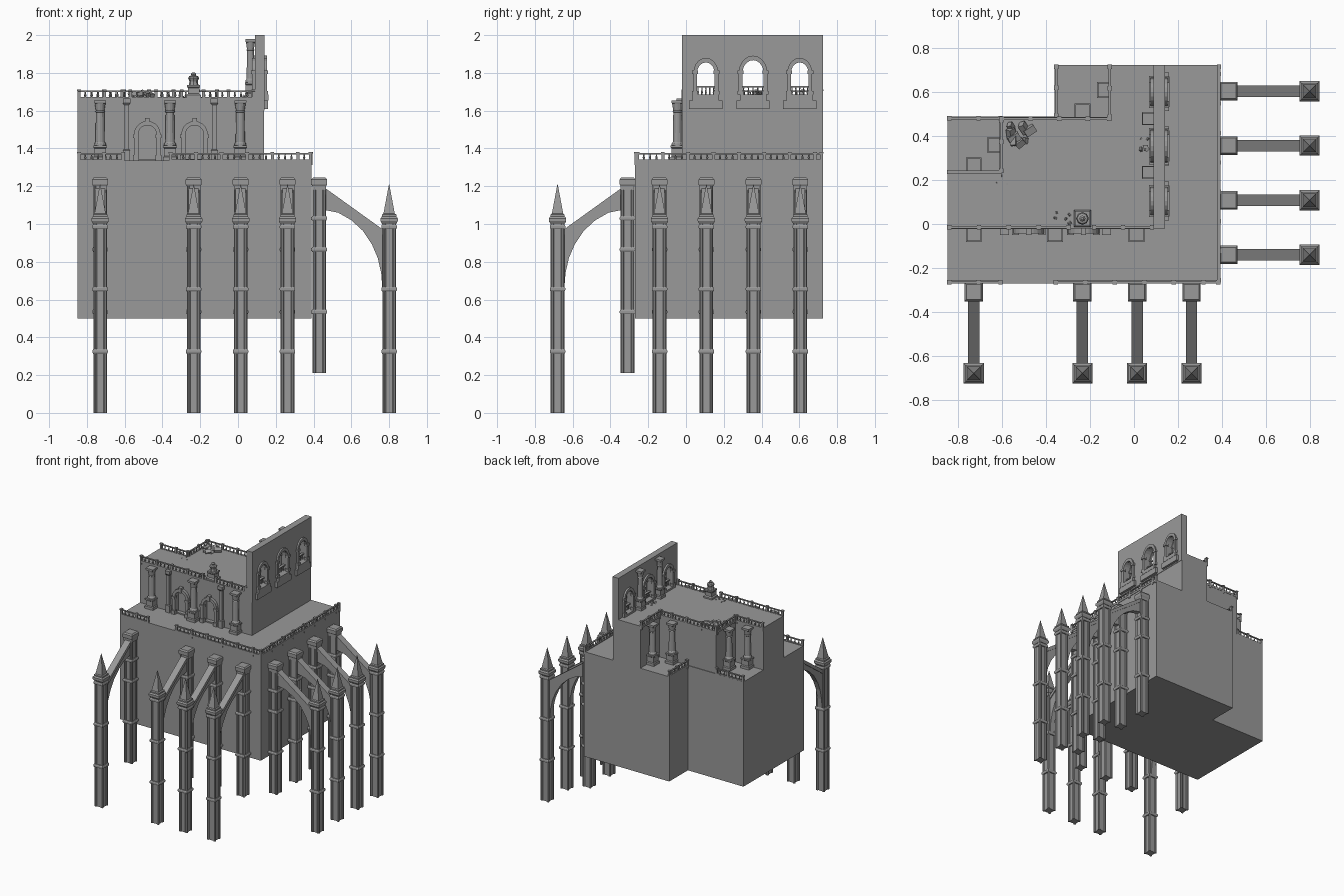
import bpy, bmesh, math, random
from mathutils import Vector, Matrix

if "Cube" in bpy.data.objects:
    bpy.data.objects.remove(bpy.data.objects["Cube"])

random.seed(4)
R2 = math.sqrt(2)

# Dark stone
stone = bpy.data.materials.new("dark_stone")
stone.diffuse_color = (.32, .32, .32, 1)
stone.use_nodes = True
stone.node_tree.nodes["Principled BSDF"].inputs["Base Color"].default_value = stone.diffuse_color

def finish(name, bm):
    bmesh.ops.recalc_face_normals(bm, faces=bm.faces)
    me = bpy.data.meshes.new(name)
    bm.to_mesh(me)
    bm.free()
    return place(name, me)

def place(name, me, loc=(0, 0, 0), rz=0):
    if not me.materials:
        me.materials.append(stone)
    ob = bpy.data.objects.new(name, me)
    ob.location, ob.rotation_euler = loc, (0, 0, rz)
    bpy.context.collection.objects.link(ob)
    return ob

def box(bm, x0, x1, y0, y1, z0, z1):
    m = Matrix.Translation(((x0 + x1) / 2, (y0 + y1) / 2, (z0 + z1) / 2)) @ Matrix.Diagonal((x1 - x0, y1 - y0, z1 - z0, 1))
    bmesh.ops.create_cube(bm, size=1, matrix=m)

def lathe(bm, x, y, prof, n=8, rot=0.0, scale=1.0):
    rings = []
    for r, z in prof:
        rings.append([bm.verts.new((x + r * scale * math.cos(rot + 2 * math.pi * i / n),
                                    y + r * scale * math.sin(rot + 2 * math.pi * i / n), z)) for i in range(n)])
    for a, b in zip(rings, rings[1:]):
        for i in range(n):
            bm.faces.new((a[i], a[(i + 1) % n], b[(i + 1) % n], b[i]))
    bm.faces.new(rings[0][::-1])
    bm.faces.new(rings[-1])

def square(bm, x, y, prof):
    lathe(bm, x, y, prof, 4, math.pi / 4, R2)

def prism(bm, pts, z0, z1):
    lo = [bm.verts.new((x, y, z0)) for x, y in pts]
    f = bm.faces.new(lo)
    up = bmesh.ops.extrude_face_region(bm, geom=[f])['geom']
    bmesh.ops.translate(bm, vec=(0, 0, z1 - z0), verts=[v for v in up if isinstance(v, bmesh.types.BMVert)])
    bm.faces.new([bm.verts.new((x, y, z0)) for x, y in pts][::-1])
    bmesh.ops.remove_doubles(bm, verts=bm.verts, dist=1e-5)

def plate(name, loops, depth, loc, along_y=False):
    """Upright slab from outlines in (horizontal, z); inner outlines become openings."""
    cu = bpy.data.curves.new(name, 'CURVE')
    cu.dimensions, cu.fill_mode, cu.extrude = '2D', 'BOTH', depth / 2
    for pts in loops:
        sp = cu.splines.new('POLY')
        sp.points.add(len(pts) - 1)
        for p, (u, v) in zip(sp.points, pts):
            p.co = (u, v, 0, 1)
        sp.use_cyclic_u = True
    tmp = bpy.data.objects.new(name + "_outline", cu)
    bpy.context.collection.objects.link(tmp)
    bpy.context.view_layer.update()
    me = bpy.data.meshes.new_from_object(tmp.evaluated_get(bpy.context.evaluated_depsgraph_get()))
    bpy.data.objects.remove(tmp)
    rot = Matrix.Rotation(math.pi / 2, 4, 'X')
    if along_y:
        rot = Matrix.Rotation(math.pi / 2, 4, 'Z') @ rot
    bm = bmesh.new()
    bm.from_mesh(me)
    bm.transform(rot)
    bmesh.ops.remove_doubles(bm, verts=bm.verts, dist=1e-5)
    for f in bm.faces:
        f.smooth, f.material_index = False, 0
    ob = finish(name, bm)
    ob.location = loc
    return ob

def arch(c, hw, z0, spring, n=10, rise=1.0):
    return [(c - hw, z0)] + [(c - hw * math.cos(math.pi * i / n), spring + rise * hw * math.sin(math.pi * i / n))
                             for i in range(n + 1)] + [(c + hw, z0)]

def arch_band(c, hi, ho, z0, spring, rise=1.0):
    return arch(c, ho, z0, spring, rise=rise) + arch(c, hi, z0, spring, rise=rise)[::-1]

# Lower storey with stepped back corner
bm = bmesh.new()
prism(bm, [(-.85, -.27), (.39, -.27), (.39, .725), (-.36, .725), (-.36, .49), (-.85, .49)], .5, 1.335)
finish("lower_storey", bm)

# Upper storey
bm = bmesh.new()
prism(bm, [(-.85, .01), (.138, .01), (.138, .725), (-.105, .725), (-.105, .485), (-.605, .485),
           (-.605, .24), (-.85, .24)], 1.33, 1.67)
finish("upper_storey", bm)
doors = (-.48, -.23)
plate("front_facade", [[(-.85, 1.33), (.138, 1.33), (.138, 1.67), (-.85, 1.67)]] +
      [arch(c, .05, 1.345, 1.475) for c in doors], .03, (0, -.005, 0))
for c in doors:
    plate("door_surround", [arch_band(c, .048, .07, 1.335, 1.475)], .025, (0, -.03, 0))
bm = bmesh.new()
for c in doors:
    for s in (-1, 1):
        box(bm, c + s * .06 - .016, c + s * .06 + .016, -.05, -.02, 1.455, 1.475)
        box(bm, c + s * .06 - .016, c + s * .06 + .016, -.05, -.02, 1.335, 1.365)
    box(bm, c - .012, c + .012, -.05, -.02, 1.52, 1.56)
finish("door_capitals", bm)

# Tall window wall
wins = ((.105, .052), (.355, .062), (.602, .052))
plate("window_wall", [[(-.02, 1.6), (.725, 1.6), (.725, 2), (-.02, 2)]] +
      [arch(c, w, 1.685, 1.80, rise=1.2) for c, w in wins], .052, (.115, 0, 0), True)
bm = bmesh.new()
for c, w in wins:
    for x in (.145, .083):
        plate("window_surround", [arch_band(c, w - .006, w + .014, 1.685, 1.80, 1.2)], .016, (x, 0, 0), True)
        for s in (-1, 1):
            y = c + s * (w + .005)
            box(bm, x - .014, x + .014, y - .016, y + .016, 1.795, 1.812)
            box(bm, x - .014, x + .014, y - .016, y + .016, 1.685, 1.705)
    box(bm, .07, .162, c - .07, c + .07, 1.655, 1.685)
    box(bm, .12, .16, c - .088, c + .088, 1.61, 1.655)
    box(bm, .105, .125, c - w, c + w, 1.722, 1.73)
    for i in range(5):
        y = c + (i - 2) * w * .4
        lathe(bm, .115, y, [(.004, 1.685), (.006, 1.698), (.003, 1.712), (.004, 1.722)], 6)
finish("window_sills_and_rails", bm)

# Wall columns on pedestals
def column(bm, x, y, z0, z1, w):
    h = z1 - z0
    square(bm, x, y, [(w, z0), (w, z0 + .02), (w * .85, z0 + .026), (w * .85, z0 + .065), (w, z0 + .07), (w, z0 + .08)])
    lathe(bm, x, y, [(w * .85, z0 + .08), (w * .85, z0 + .09), (w * .68, z0 + .1), (w * .62, z0 + h * .8),
                     (w * .72, z0 + h * .81), (w * .62, z0 + h * .83), (w * .8, z1 - .015)], 12)
    square(bm, x, y, [(w * .8, z1 - .018), (w * .88, z1 - .012), (w * .88, z1)])

bm = bmesh.new()
for x, y in ((-.73, -.045), (-.36, -.045), (.012, -.045), (-.235, .512), (-.132, .61), (-.73, .267), (-.632, .36)):
    column(bm, x, y, 1.335, 1.655, .036)
for y in (.235, .48):
    column(bm, .066, y, 1.67, 1.98, .03)
finish("wall_columns", bm)
bm = bmesh.new()
for x in (-.59, -.125):
    square(bm, x, -.03, [(.018, 1.335), (.018, 1.39), (.013, 1.395), (.013, 1.63), (.02, 1.64), (.02, 1.665)])
finish("slim_pilasters", bm)

# Balustrades
def balustrade(name, p, q, z):
    p, q = Vector(p), Vector(q)
    d = q - p
    L = d.length
    bm = bmesh.new()
    box(bm, 0, L, -.007, .007, z - .012, z + .004)
    box(bm, 0, L, -.006, .006, z + .031, z + .038)
    n = max(2, round(L / .034))
    for i in range(n + 1):
        x = .008 + (L - .016) * i / n
        if i % 4 == 0 or i == n:
            square(bm, x, 0, [(.008, z - .025), (.008, z + .034), (.010, z + .036), (.010, z + .044)])
        else:
            lathe(bm, x, 0, [(.004, z + .004), (.006, z + .014), (.003, z + .024), (.004, z + .031)], 6)
    ob = finish(name, bm)
    ob.location, ob.rotation_euler = (p.x, p.y, 0), (0, 0, math.atan2(d.y, d.x))

for p, q in (((-.85, -.265), (-.6, -.265)), ((-.365, -.265), (.392, -.265)), ((.387, -.265), (.387, .725)),
             ((-.355, .485), (-.355, .725)), ((-.85, .482), (-.6, .482))):
    balustrade("lower_balustrade", p, q, 1.338)
for p, q in (((-.85, -.015), (-.29, -.015)), ((-.19, -.015), (.09, -.015)), ((-.61, .48), (-.105, .48)),
             ((-.11, .48), (-.11, .725)), ((-.605, .235), (-.605, .48)), ((-.85, .237), (-.605, .237))):
    balustrade("upper_balustrade", p, q, 1.668)

# Flying buttresses, built once pointing along +x and repeated
def pier(bm, x, z0, z1, rings):
    square(bm, x, 0, [(.029, z0), (.029, z1)])
    for sx in (-1, 1):
        for sy in (-1, 1):
            lathe(bm, x + sx * .027, sy * .027, [(.010, z0), (.010, z1)], 8, math.pi / 8)
    for z in rings:
        square(bm, x, 0, [(.037, z - .012), (.041, z - .005), (.041, z + .005), (.037, z + .012)])

inner = bmesh.new()
pier(inner, .04, .21, 1.2, (.535, .865, 1.03))
square(inner, .04, 0, [(.036, 1.18), (.036, 1.2), (.042, 1.21), (.042, 1.235), (.034, 1.245)])
outer = bmesh.new()
pier(outer, .41, 0, 1.02, (.325, .655, .985))
square(outer, .41, 0, [(.037, 1.0), (.046, 1.015), (.046, 1.03), (.038, 1.04), (.038, 1.05), (.03, 1.055), (.001, 1.21)])
bm = bmesh.new()
top = [(.065, 1.18), (.385, .95)]
under = [(.385, .64), (.374, .66), (.368, .74), (.35, .82), (.32, .89), (.27, .965), (.21, 1.02), (.14, 1.06), (.065, 1.075)]
prism(bm, top + under, -.019, .019)
prism(bm, [(.065, 1.195), (.385, .965), (.385, .935), (.065, 1.165)], -.026, .026)
bmesh.ops.rotate(bm, verts=bm.verts, matrix=Matrix.Rotation(math.pi / 2, 3, 'X'))
parts = [finish(n, b) for n, b in (("inner_pier", inner), ("outer_pier_with_spire", outer), ("flying_arch", bm))]
spots = [((.39, y, 0), 0) for y in (-.14, .108, .357, .605)] + [((x, -.27, 0), -math.pi / 2) for x in (-.73, -.235, .014, .262)]
for i, (loc, rz) in enumerate(spots):
    for ob in parts:
        if i == 0:
            ob.location = loc
        else:
            place(ob.name, ob.data, loc, rz)

# Worn statue on the front parapet
bm = bmesh.new()
square(bm, -.235, .025, [(.038, 1.67), (.038, 1.682), (.03, 1.69), (.03, 1.72), (.034, 1.725), (.034, 1.735)])
lathe(bm, -.235, .025, [(.026, 1.735), (.022, 1.755), (.029, 1.772), (.024, 1.782), (.012, 1.786), (.014, 1.795), (.006, 1.802)], 8)
finish("statue", bm)

# Fallen rubble on the upper deck
bm = bmesh.new()
for cx, cy, spread, size, n in ((-.51, .4, .06, .03, 10), (-.33, .035, .04, .01, 6), (.06, .37, .04, .012, 6), (-.6, .2, .03, .006, 3)):
    for _ in range(n):
        s = size * random.uniform(.5, 1)
        m = Matrix.Translation((cx + random.uniform(-spread, spread), cy + random.uniform(-spread, spread) * .8, 1.67 + s * .4)) \
            @ Matrix.Rotation(random.uniform(0, 3), 4, Vector((random.random(), random.random(), 1))) \
            @ Matrix.Diagonal((s * 1.5, s, s * .8, 1))
        bmesh.ops.create_cube(bm, size=1.2, matrix=m)
finish("rubble", bm)
